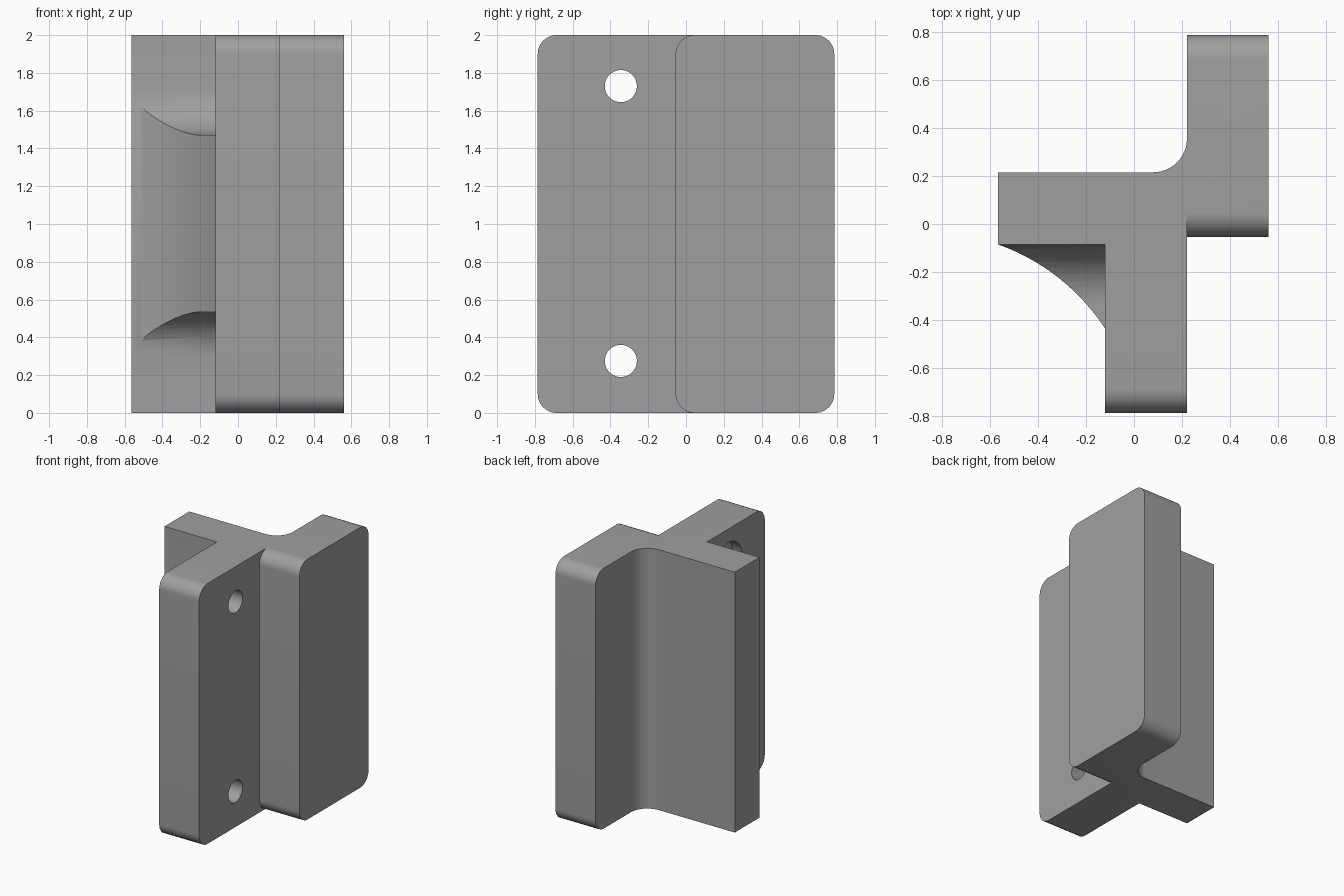
import bpy, bmesh, math
from mathutils import Vector

if "Cube" in bpy.data.objects:
    bpy.data.objects.remove(bpy.data.objects["Cube"])

grey = bpy.data.materials.new("plain grey")
grey.diffuse_color = (0.35, 0.35, 0.35, 1)
grey.use_nodes = True
grey.node_tree.nodes["Principled BSDF"].inputs["Base Color"].default_value = grey.diffuse_color


def arc(cx, cy, r, a0, a1, n=12):
    """Points along an arc, angles in degrees."""
    angles = [math.radians(a0 + (a1 - a0) * i / n) for i in range(n + 1)]
    return [(cx + r * math.cos(a), cy + r * math.sin(a)) for a in angles]


def prism(name, points, axis, lo, hi):
    """Extrude an (x, y) outline along z, or a (y, z) outline along x."""
    place = (lambda u, v: (u, v, lo)) if axis == 'z' else (lambda u, v: (lo, u, v))
    move = Vector((0, 0, hi - lo)) if axis == 'z' else Vector((hi - lo, 0, 0))
    bm = bmesh.new()
    face = bm.faces.new([bm.verts.new(place(u, v)) for u, v in points])
    ext = bmesh.ops.extrude_face_region(bm, geom=[face])
    bmesh.ops.translate(bm, vec=move, verts=[g for g in ext["geom"] if isinstance(g, bmesh.types.BMVert)])
    bmesh.ops.recalc_face_normals(bm, faces=bm.faces)
    mesh = bpy.data.meshes.new(name)
    bm.to_mesh(mesh)
    bm.free()
    mesh.materials.append(grey)
    obj = bpy.data.objects.new(name, mesh)
    bpy.context.collection.objects.link(obj)
    return obj


def combine(target, other, operation):
    """Apply a boolean and remove the tool object."""
    mod = target.modifiers.new(operation, 'BOOLEAN')
    mod.object, mod.operation, mod.solver = other, operation, 'EXACT'
    bpy.context.view_layer.objects.active = target
    bpy.ops.object.modifier_apply(modifier=mod.name)
    bpy.data.objects.remove(other)


R = 0.1  # rounded plate corners

# Front plate with two rounded front corners
bracket = prism("bracket", arc(-0.685, R, R, 270, 180) + arc(-0.685, 2 - R, R, 180, 90)
                + [(0.215, 2), (0.215, 0)], 'x', -0.12, 0.22)

# Side flange
combine(bracket, prism("side_flange", [(-0.565, -0.085), (-0.12, -0.085), (-0.12, 0.215), (-0.565, 0.215)],
                       'z', 0, 2), 'UNION')

# Back plate with four rounded corners
combine(bracket, prism("back_plate", arc(0.045, R, R, 270, 180) + arc(0.045, 2 - R, R, 180, 90)
                       + arc(0.685, 2 - R, R, 90, 0) + arc(0.685, R, R, 0, -90), 'x', 0.22, 0.56), 'UNION')

# Concave fillet between the flange and the back plate
combine(bracket, prism("inner_fillet", arc(0.08, 0.355, 0.14, -90, 0) + [(0.22, 0.215)], 'z', 0, 2), 'UNION')

# Gusset: scooped plan outline limited by a web that flares into the flange
scoop, half = 0.89, math.radians(18.6)
start, end = Vector((-0.565, -0.085)), Vector((-0.12, -0.435))
chord = end - start
normal = Vector((chord.y, -chord.x)).normalized()  # points away from the inner corner
radius = chord.length / (2 * math.sin(half))
centre = (start + end) / 2 + normal * radius * math.cos(half)
a0 = math.degrees(math.atan2(start.y - centre.y, start.x - centre.x))
a1 = math.degrees(math.atan2(end.y - centre.y, end.x - centre.x))
gusset = prism("gusset", arc(centre.x, centre.y, radius, a0, a1, 20)
               + [(-0.08, -0.435), (-0.08, -0.03), (-0.5, -0.03)], 'z', 0.1, 1.9)
web = prism("gusset_web", [(-0.6, 0.535), (-0.335, 0.535)] + arc(-0.335, 0.285, 0.25, 90, 0)[1:]
            + [(0, 0.285), (0, 1.72)] + arc(-0.335, 1.72, 0.25, 0, -90) + [(-0.6, 1.47)], 'x', -0.7, 0.1)
combine(gusset, web, 'INTERSECT')
combine(bracket, gusset, 'UNION')

# Counterbored screw holes through the front plate
for z in (0.275, 1.73):
    for r, lo, hi in ((0.085, -0.2, 0.3), (0.165, -0.2, -0.04)):
        combine(bracket, prism("hole_cutter", arc(-0.345, z, r, 0, 360, 40)[:-1], 'x', lo, hi), 'DIFFERENCE')

# Smooth the curved surfaces, keep the edges crisp
bpy.ops.object.select_all(action='DESELECT')
bracket.select_set(True)
bpy.context.view_layer.objects.active = bracket
bpy.ops.object.shade_smooth_by_angle(angle=math.radians(30))
